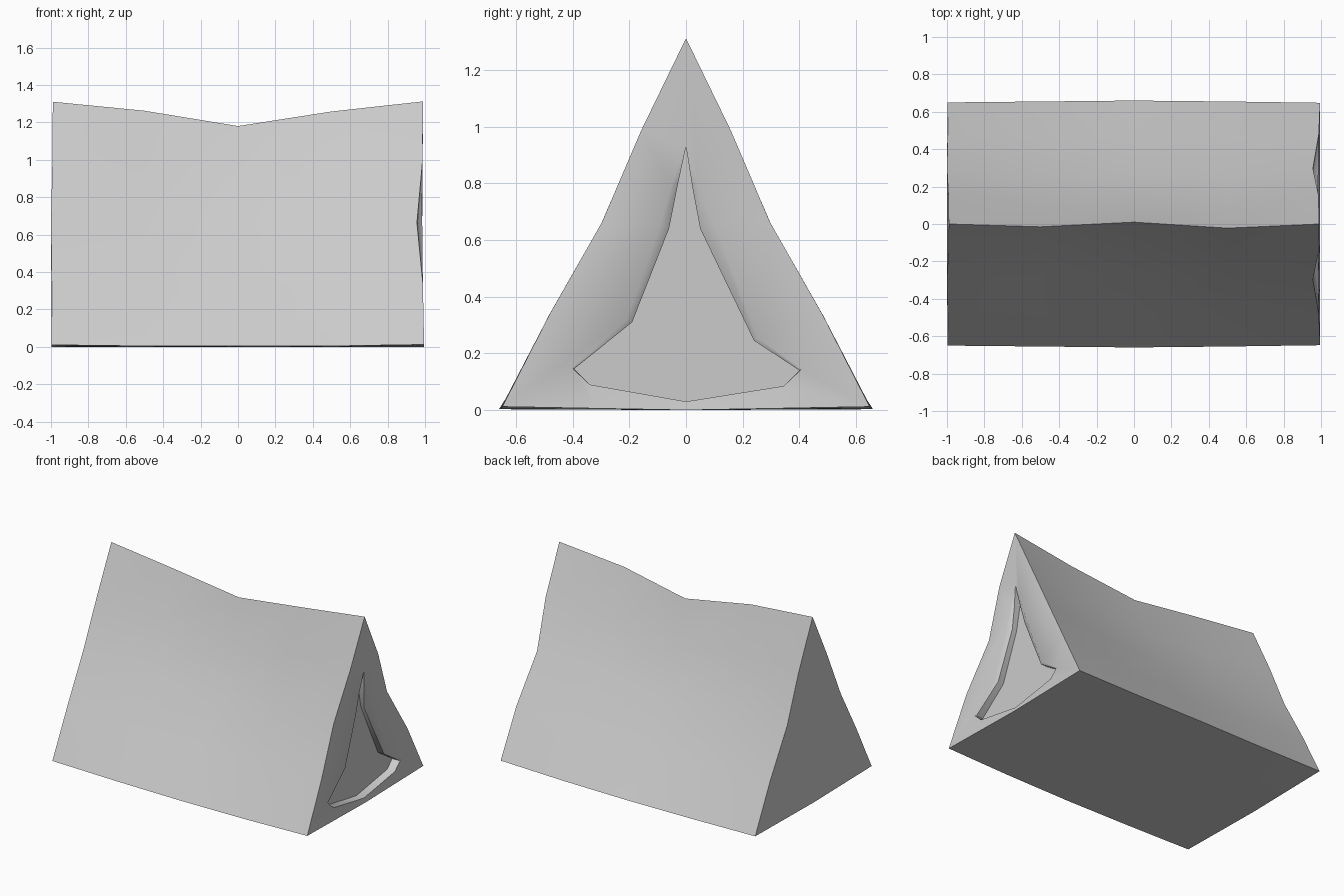
import bpy, bmesh, math

if "Cube" in bpy.data.objects:
    bpy.data.objects.remove(bpy.data.objects["Cube"])

# Stations along the ridge: x, ridge y, ridge z, half width, inward sag of the walls, floor z
stations = [(-0.99, 0.0, 1.31, 0.65, 0.027, 0.01),
            (-0.5, -0.015, 1.262, 0.655, 0.06, 0.004),
            (0.0, 0.01, 1.18, 0.66, 0.06, 0.003),
            (0.5, -0.022, 1.258, 0.655, 0.06, 0.004),
            (0.99, 0.0, 1.312, 0.648, 0.027, 0.012)]
END_BOW = [0, 0.15, 1, 0.15, 0]
MID_BOW = [0, 0.9, 1, 0.6, 0]


def section(i, x, ry, rz, w, sag, fz):
    """12-point triangular section: ridge, right wall, floor, left wall."""
    left, right = i == 0, i == 4
    bow = END_BOW if left or right else MID_BOW

    def wall(s, k):
        t = k / 4
        dx = 0.0
        if left:
            dx = -0.007 * bow[k] - 0.006 * t
        if right:
            dx = -0.036 * bow[k] + 0.005 * t
        return (x + dx, ry * (1 - t) + s * (w * t - sag * bow[k]), rz + (fz - rz) * t)
    pts = [wall(1, k) for k in range(5)]
    ex = pts[4][0]
    pts += [(ex, w / 2, fz * 0.5), (ex, 0, 0), (ex, -w / 2, fz * 0.5)]
    pts += [wall(-1, k) for k in (4, 3, 2, 1)]
    return pts


# Door opening on the right end: y, z, and how far the flap curls away sideways
door = [(0.0, 0.93, 0), (0.022, 0.79, 0.02), (0.05, 0.64, 0.045), (0.24, 0.245, 0.015),
        (0.4, 0.14, 0.008), (0.345, 0.085, 0), (0.0, 0.03, 0), (-0.34, 0.09, 0),
        (-0.395, 0.145, -0.008), (-0.19, 0.31, -0.02), (-0.06, 0.64, -0.03), (-0.03, 0.79, -0.02)]

rings = [section(i, *s) for i, s in enumerate(stations)]
rings.append([(0.985, y + c, z + abs(c) * 0.5) for y, z, c in door])        # flap fold
rings.append([(0.985 - abs(c) * 0.8, y, z) for y, z, c in door])            # flap edge
rings.append([(0.925, y, z) for y, z, c in door])                           # recessed panel

# Tent skin: walls, floor, door flaps, door recess and end panels
bm = bmesh.new()
loops = [[bm.verts.new(p) for p in r] for r in rings]
for a, b in zip(loops, loops[1:]):
    for i in range(12):
        j = (i + 1) % 12
        bm.faces.new((a[i], a[j], b[j], b[i]))
bm.faces.new(loops[0])
bm.faces.new(loops[-1])
bmesh.ops.remove_doubles(bm, verts=bm.verts, dist=0.0001)
bmesh.ops.recalc_face_normals(bm, faces=bm.faces)
mesh = bpy.data.meshes.new("tent")
bm.to_mesh(mesh)
bm.free()
tent = bpy.data.objects.new("tent", mesh)
bpy.context.collection.objects.link(tent)
bpy.context.view_layer.objects.active = tent
tent.select_set(True)
bpy.ops.object.shade_smooth_by_angle(angle=math.radians(50))
